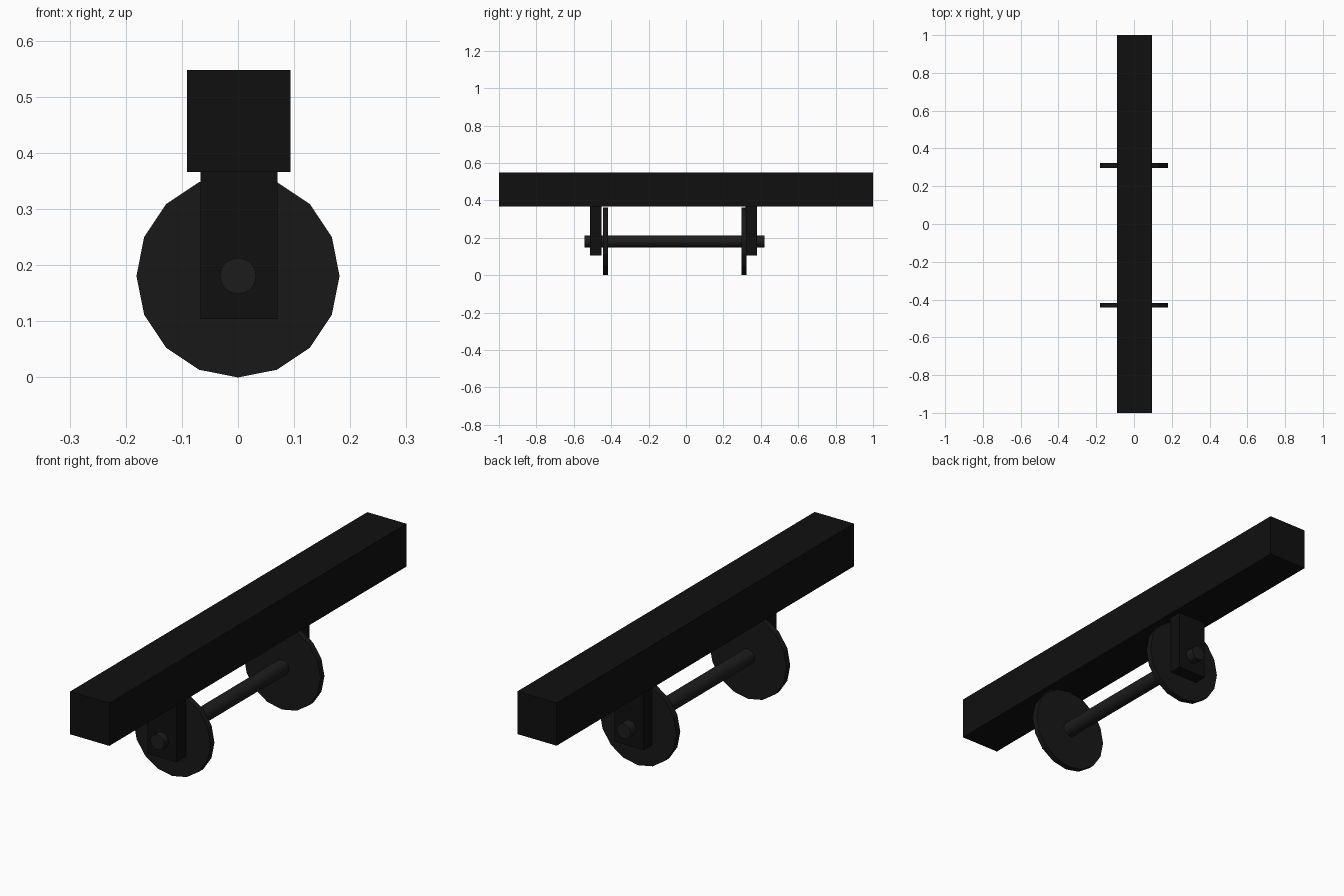
import bpy
from math import pi

if "Cube" in bpy.data.objects:
    bpy.data.objects.remove(bpy.data.objects["Cube"])


def material(name, v):
    m = bpy.data.materials.new(name)
    m.diffuse_color = (v, v, v, 1)
    m.use_nodes = True
    m.node_tree.nodes["Principled BSDF"].inputs["Base Color"].default_value = m.diffuse_color
    return m


frame_mat = material("dark_frame", 0.005)
wheel_mat = material("dark_wheel", 0.009)
axle_mat = material("dark_axle", 0.012)


def box(name, x, y, z, mat):
    bpy.ops.mesh.primitive_cube_add(
        size=1, location=[(a + b) / 2 for a, b in (x, y, z)])
    ob = bpy.context.object
    ob.name = name
    ob.scale = [b - a for a, b in (x, y, z)]
    bpy.ops.object.transform_apply(location=False, rotation=False, scale=True)
    ob.data.materials.append(mat)
    return ob


def disc(name, radius, y, sides, mat):
    # cylinder lying along y at axle height
    bpy.ops.mesh.primitive_cylinder_add(
        vertices=sides, radius=radius, depth=y[1] - y[0],
        location=(0, (y[0] + y[1]) / 2, 0.181), rotation=(pi / 2, 0, 0))
    ob = bpy.context.object
    ob.name = name
    ob.data.materials.append(mat)
    return ob


# Long beam
box("beam", (-0.091, 0.094), (-1, 1), (0.366, 0.548), frame_mat)

# Hanging brackets outside the wheels
for side, y in (("front", (-0.513, -0.451)), ("back", (0.318, 0.380))):
    box(side + "_bracket", (-0.067, 0.070), y, (0.104, 0.367), frame_mat)

# Low-poly wheel discs
for side, y in (("front", (-0.443, -0.417)), ("back", (0.297, 0.323))):
    disc(side + "_wheel", 0.181, y, 16, wheel_mat)

# Axle through wheels and brackets
disc("axle", 0.032, (-0.543, 0.419), 32, axle_mat)
bpy.ops.object.shade_smooth_by_angle()
